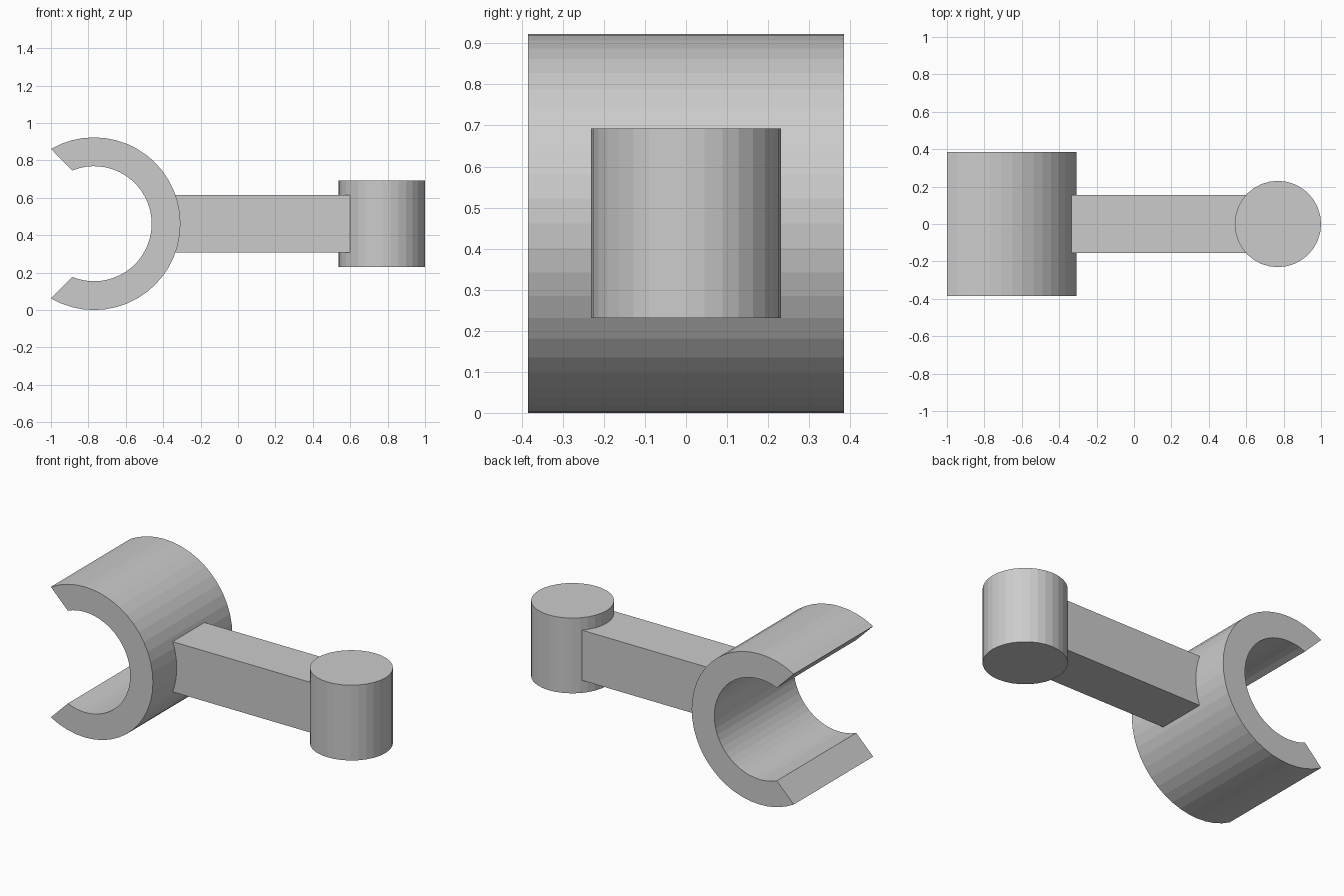
import bpy, bmesh
from math import sin, cos, radians, atan2, pi
from mathutils import Matrix

if "Cube" in bpy.data.objects:
    bpy.data.objects.remove(bpy.data.objects["Cube"])

U = 1 / 13            # one design unit: the whole part is 26 units long
MID_Z = 6 * U


def make_object(name, bm):
    bmesh.ops.recalc_face_normals(bm, faces=bm.faces)
    mesh = bpy.data.meshes.new(name)
    bm.to_mesh(mesh)
    bm.free()
    obj = bpy.data.objects.new(name, mesh)
    bpy.context.collection.objects.link(obj)
    return obj


# Open clip: swept C-shaped section with chamfered jaw ends
def clip_ring(cx, outer, inner, half_width, steps=32):
    outer_end = radians(120)
    inner_end = atan2(3.70, -1.51)
    bm = bmesh.new()
    sections = []
    for i in range(steps + 1):
        t = 2 * i / steps - 1
        section = []
        for r, end, y in ((outer, outer_end, -half_width), (outer, outer_end, half_width),
                          (inner, inner_end, half_width), (inner, inner_end, -half_width)):
            section.append(bm.verts.new((cx + r * cos(t * end), y, MID_Z + r * sin(t * end))))
        sections.append(section)
    for a, b in zip(sections, sections[1:]):
        for k in range(4):
            n = (k + 1) % 4
            bm.faces.new((a[k], a[n], b[n], b[k]))
    bm.faces.new(sections[0])
    bm.faces.new(sections[-1])
    return make_object("clip_ring", bm)


# Square connecting arm, ends buried in the clip wall and the pin
def arm(x0, x1, half):
    bm = bmesh.new()
    bmesh.ops.create_cube(bm, size=1, matrix=Matrix.Translation(((x0 + x1) / 2, 0, MID_Z))
                          @ Matrix.Diagonal((x1 - x0, 2 * half, 2 * half, 1)))
    return make_object("arm", bm)


# Upright round pin
def pin(cx, radius, height):
    bm = bmesh.new()
    bmesh.ops.create_cone(bm, cap_ends=True, segments=32, radius1=radius, radius2=radius,
                          depth=height, matrix=Matrix.Translation((cx, 0, MID_Z)))
    return make_object("pin", bm)


clip_ring(-10 * U, 6 * U, 4 * U, 5 * U)
arm(-5 * U, 9 * U, 2 * U)
pin(10 * U, 3 * U, 6 * U)
